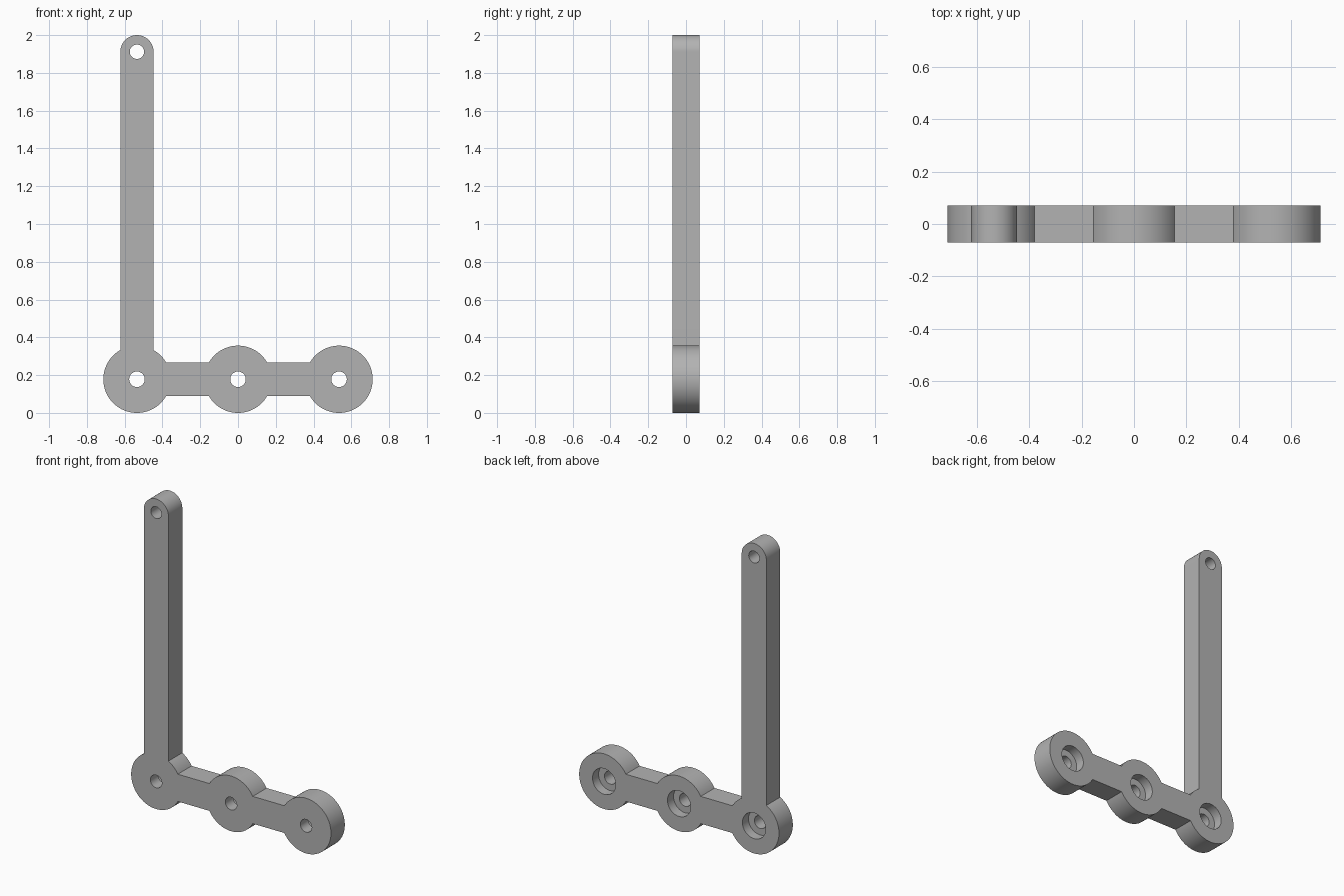
import bpy, bmesh
from math import sin, cos, asin, radians, degrees, pi
from mathutils import Matrix

cube = bpy.data.objects.get("Cube")
if cube:
    bpy.data.objects.remove(cube, do_unlink=True)

R = 0.178          # disc radius
W = 0.088          # half width of the bars
SPACING = 0.535    # distance between disc centres
HALF = 0.0705      # half thickness
TOP = 2 - W        # centre of the rounded arm end

grey = bpy.data.materials.new("grey plastic")
grey.use_nodes = True
colour = (0.45, 0.45, 0.45, 1)
grey.diffuse_color = colour
grey.node_tree.nodes["Principled BSDF"].inputs["Base Color"].default_value = colour


def add_object(name, bm):
    bmesh.ops.recalc_face_normals(bm, faces=bm.faces)
    mesh = bpy.data.meshes.new(name)
    bm.to_mesh(mesh)
    bm.free()
    mesh.materials.append(grey)
    obj = bpy.data.objects.new(name, mesh)
    bpy.context.collection.objects.link(obj)
    return obj


def arc(x, z, r, start, end):
    """Points along an arc, angles in degrees."""
    n = max(8, round((end - start) / 4))
    angles = [radians(start + (end - start) * i / n) for i in range(n + 1)]
    return [(x + r * cos(t), z + r * sin(t)) for t in angles]


# Bracket body: one outline of three discs, two links and a tall arm
a = degrees(asin(W / R))
outline = (arc(-SPACING, R, R, 90 + a, 360 - a)
           + arc(0, R, R, 180 + a, 360 - a)
           + arc(SPACING, R, R, 180 + a, 540 - a)
           + arc(0, R, R, a, 180 - a)
           + arc(-SPACING, R, R, a, 90 - a)
           + arc(-SPACING, TOP, W, 0, 180))
bm = bmesh.new()
face = bm.faces.new([bm.verts.new((x, -HALF, z)) for x, z in outline])
extruded = bmesh.ops.extrude_face_region(bm, geom=[face])
verts = [v for v in extruded["geom"] if isinstance(v, bmesh.types.BMVert)]
bmesh.ops.translate(bm, verts=verts, vec=(0, 2 * HALF, 0))
bracket = add_object("bracket", bm)


def cut_hole(name, x, z, r, y0, y1):
    bm = bmesh.new()
    bmesh.ops.create_cone(
        bm, cap_ends=True, segments=48, radius1=r, radius2=r, depth=y1 - y0,
        matrix=Matrix.Translation((x, (y0 + y1) / 2, z)) @ Matrix.Rotation(pi / 2, 4, "X"))
    cutter = add_object(name, bm)
    cutter.hide_render = True
    cutter.hide_set(True)
    mod = bracket.modifiers.new(name, "BOOLEAN")
    mod.operation = "DIFFERENCE"
    mod.solver = "EXACT"
    mod.object = cutter
    return cutter


# Screw holes with counterbores on the back, and the pivot hole in the arm
cutters = [cut_hole("pivot_hole", -SPACING, TOP, 0.038, -0.2, 0.2)]
for i, x in enumerate((-SPACING, 0, SPACING)):
    cutters.append(cut_hole(f"screw_hole_{i}", x, R, 0.041, -0.2, 0.2))
    cutters.append(cut_hole(f"counterbore_{i}", x, R, 0.083, HALF - 0.062, 0.2))

# Apply the cuts and remove the cutters
bpy.context.view_layer.objects.active = bracket
bracket.select_set(True)
for mod in list(bracket.modifiers):
    bpy.ops.object.modifier_apply(modifier=mod.name)
for cutter in cutters:
    bpy.data.objects.remove(cutter, do_unlink=True)
bpy.ops.object.shade_smooth_by_angle(angle=radians(30))
